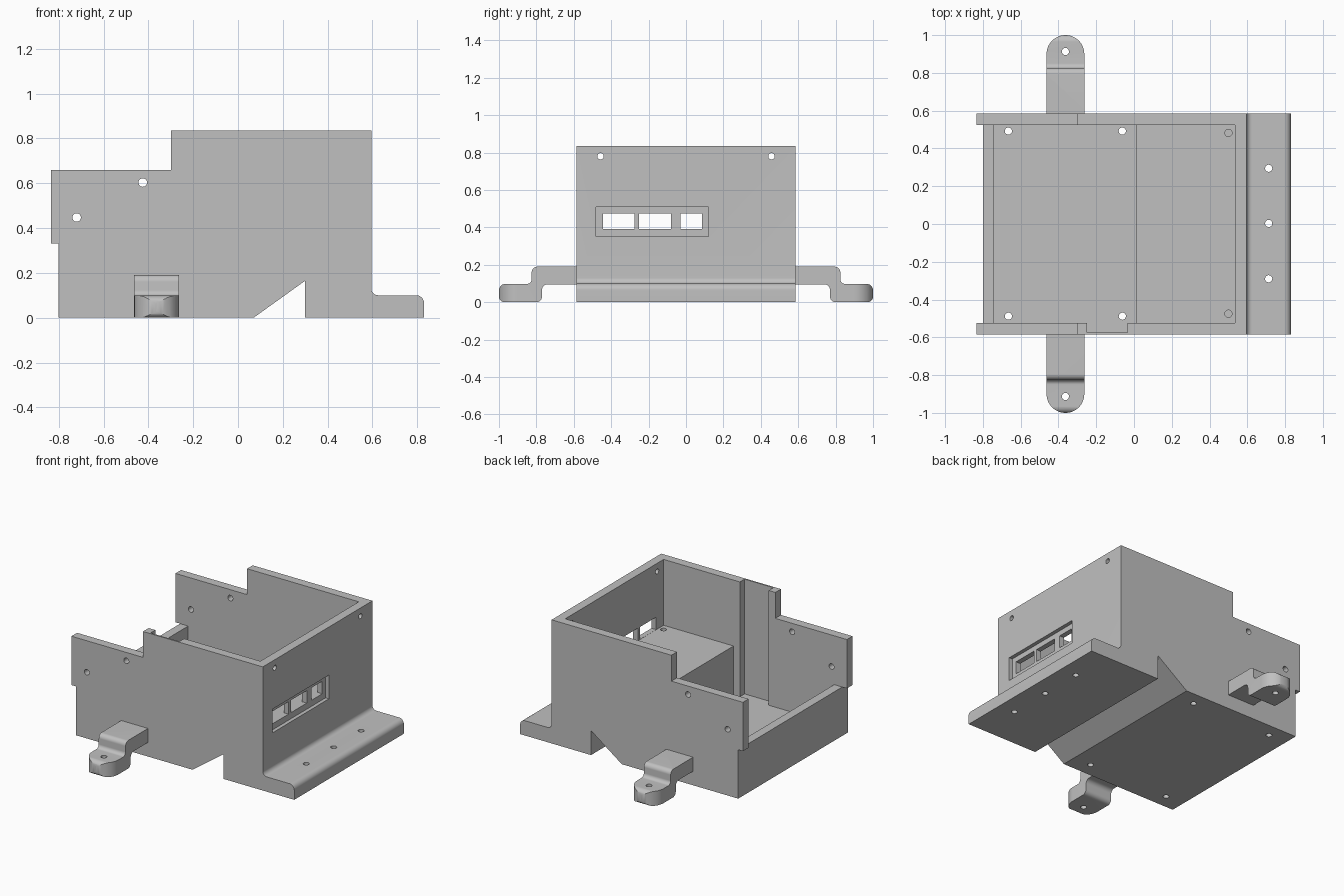
import bpy
import bmesh
from math import cos, sin, tan, pi, radians
from mathutils import Vector

cube = bpy.data.objects.get("Cube")
if cube:
    bpy.data.objects.remove(cube, do_unlink=True)

grey = bpy.data.materials.new("light grey")
grey.use_nodes = True
colour = (0.53, 0.53, 0.53, 1)
grey.diffuse_color = colour
grey.node_tree.nodes["Principled BSDF"].inputs["Base Color"].default_value = colour


def rounded(points, steps=8):
    """Corners given as (a, b, radius) become arcs; (a, b) stay sharp."""
    out = []
    for i, p in enumerate(points):
        c = Vector(p[:2])
        if len(p) == 2:
            out.append(c)
            continue
        r = p[2]
        u = (Vector(points[i - 1][:2]) - c).normalized()
        v = (Vector(points[(i + 1) % len(points)][:2]) - c).normalized()
        half = u.angle(v) / 2
        centre = c + (u + v).normalized() * r / sin(half)
        start = c + u * r / tan(half) - centre
        end = c + v * r / tan(half) - centre
        for k in range(steps + 1):
            out.append(centre + start.lerp(end, k / steps).normalized() * r)
    return out


PLACE = {
    "x": lambda a, b, t: (t, a, b),
    "y": lambda a, b, t: (a, t, b),
    "z": lambda a, b, t: (a, b, t),
}


def add_prism(bm, axis, points, lo, hi):
    place = PLACE[axis]
    ring = [[bm.verts.new(place(p[0], p[1], t)) for p in points] for t in (lo, hi)]
    n = len(points)
    faces = [bm.faces.new(ring[0]), bm.faces.new(ring[1][::-1])]
    for i in range(n):
        j = (i + 1) % n
        faces.append(bm.faces.new((ring[0][j], ring[0][i], ring[1][i], ring[1][j])))
    bmesh.ops.recalc_face_normals(bm, faces=faces)


def build(name, *prisms):
    bm = bmesh.new()
    for prism in prisms:
        add_prism(bm, *prism)
    mesh = bpy.data.meshes.new(name)
    bm.to_mesh(mesh)
    bm.free()
    mesh.materials.append(grey)
    obj = bpy.data.objects.new(name, mesh)
    bpy.context.collection.objects.link(obj)
    return obj


def combine(obj, tool, operation="DIFFERENCE"):
    mod = obj.modifiers.new("cut", "BOOLEAN")
    mod.operation, mod.solver, mod.object = operation, "EXACT", tool
    bpy.context.view_layer.objects.active = obj
    bpy.ops.object.modifier_apply(modifier=mod.name)
    bpy.data.objects.remove(tool, do_unlink=True)


def rect(a0, a1, b0, b1):
    return [(a0, b0), (a1, b0), (a1, b1), (a0, b1)]


def circle(a, b, r=0.019, n=24):
    return [(a + r * cos(2 * pi * i / n), b + r * sin(2 * pi * i / n)) for i in range(n)]


def smooth(obj):
    bpy.ops.object.select_all(action="DESELECT")
    obj.select_set(True)
    bpy.context.view_layer.objects.active = obj
    bpy.ops.object.shade_smooth_by_angle(angle=radians(30))


# Housing: side silhouette with stepped walls, underside notch and flange
housing = build("housing", ("y", rounded([
    (-0.80, 0), (0.07, 0), (0.30, 0.165), (0.30, 0), (0.83, 0),
    (0.83, 0.1, 0.035), (0.595, 0.1, 0.03), (0.595, 0.835),
    (-0.30, 0.835), (-0.30, 0.66), (-0.835, 0.66), (-0.835, 0.33), (-0.80, 0.33),
]), -0.585, 0.585))

# Cavity: low floor, raised platform, low end wall
combine(housing, build("cavity", ("y", [
    (-0.74, 0.06), (0.012, 0.06), (0.012, 0.39), (0.535, 0.39), (0.535, 1),
    (-1, 1), (-1, 0.325), (-0.80, 0.33), (-0.74, 0.33),
], -0.525, 0.525)))

# Groove inside the front wall
combine(housing, build("groove", ("z", rect(-0.25, -0.035, -0.575, -0.5), 0.06, 1)))

# Port recess and its three openings
combine(housing, build("port_recess", ("x", rect(-0.48, 0.12, 0.35, 0.51), 0.57, 0.7)))
ports = [(-0.445, -0.275), (-0.25, -0.08), (-0.03, 0.085)]
combine(housing, build("ports", *[("x", rect(a, b, 0.391, 0.475), 0.5, 0.65) for a, b in ports]))

# Screw holes in floor, platform, flange, end wall and side walls
drills = [("z", circle(x, y), -0.1, 0.2) for x in (-0.665, -0.062) for y in (-0.488, 0.492)]
drills += [("z", circle(0.5, y), 0.3, 0.45) for y in (-0.475, 0.482)]
drills += [("z", circle(0.713, y), -0.1, 0.2) for y in (-0.29, 0.003, 0.295)]
drills += [("x", circle(y, 0.78, 0.017), 0.5, 0.65) for y in (-0.457, 0.457)]
drills += [("y", circle(x, z), -0.7, 0.7) for x, z in ((-0.72, 0.447), (-0.425, 0.603))]
combine(housing, build("drills", *drills))
smooth(housing)

# Mounting ears: stepped strap trimmed to a round end, with a screw hole
cx, half = -0.363, 0.1
for side, name in ((-1, "front_ear"), (1, "back_ear")):
    strap = rounded([
        (0.58, 0.095), (0.77, 0.095, 0.03), (0.77, 0, 0.03), (1.0, 0, 0.03),
        (1.0, 0.098, 0.035), (0.825, 0.098, 0.025), (0.825, 0.19, 0.03), (0.58, 0.19),
    ])
    ear = build(name, ("x", [(side * p[0], p[1]) for p in strap], cx - half, cx + half))
    arc = [(cx + half * cos(pi * i / 24), side * (1.0 - half + half * sin(pi * i / 24)))
           for i in range(25)]
    plan = [(cx + half, side * 0.5)] + arc + [(cx - half, side * 0.5)]
    combine(ear, build("ear_outline", ("z", plan, -0.1, 0.3)), "INTERSECT")
    combine(ear, build("ear_hole", ("z", circle(cx, side * 0.913), -0.1, 0.3)))
    smooth(ear)
